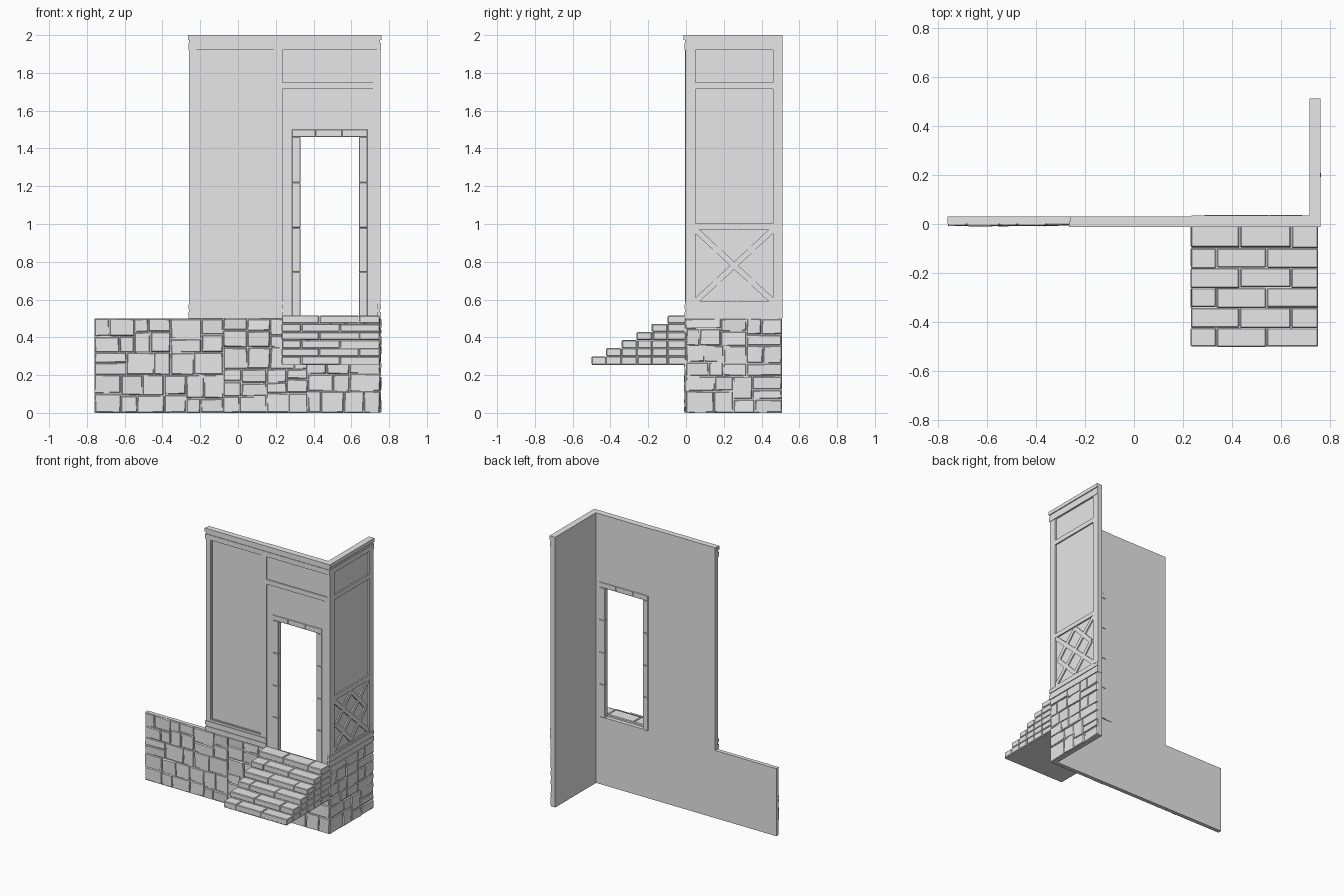
import bpy, bmesh, random
from mathutils import Vector

if "Cube" in bpy.data.objects:
    bpy.data.objects.remove(bpy.data.objects["Cube"])

random.seed(7)
grey = bpy.data.materials.new("plain_grey")
grey.diffuse_color = (0.8, 0.8, 0.8, 1)
grey.use_nodes = True
grey.node_tree.nodes["Principled BSDF"].inputs["Base Color"].default_value = grey.diffuse_color


def finish(name, bm):
    bmesh.ops.recalc_face_normals(bm, faces=bm.faces)
    me = bpy.data.meshes.new(name)
    bm.to_mesh(me)
    bm.free()
    me.materials.append(grey)
    ob = bpy.data.objects.new(name, me)
    bpy.context.collection.objects.link(ob)
    return ob


def prism(bm, bottom, top):
    """Closed solid between two matching four-point loops."""
    a = [bm.verts.new(p) for p in bottom]
    b = [bm.verts.new(p) for p in top]
    bm.faces.new(a)
    bm.faces.new(b)
    for i in range(4):
        j = (i + 1) % 4
        bm.faces.new((a[i], a[j], b[j], b[i]))


def boxes(name, items, bevel=0):
    bm = bmesh.new()
    for x0, x1, y0, y1, z0, z1 in items:
        loop = [(x0, y0), (x1, y0), (x1, y1), (x0, y1)]
        prism(bm, [(x, y, z0) for x, y in loop], [(x, y, z1) for x, y in loop])
    if bevel:
        bmesh.ops.bevel(bm, geom=bm.edges[:], offset=bevel, segments=1, affect='EDGES')
    return finish(name, bm)


# Irregular masonry: split a rectangle recursively into stones
def split(u0, u1, v0, v1):
    w, h = u1 - u0, v1 - v0
    if w < 0.17 and h < 0.12 or (w * h < 0.013 and w < 0.2 and h < 0.2):
        return [(u0, u1, v0, v1)]
    t = random.uniform(0.36, 0.64)
    if w > h * 1.5:
        m = u0 + w * t
        return split(u0, m, v0, v1) + split(m, u1, v0, v1)
    m = v0 + h * t
    return split(u0, u1, v0, m) + split(u0, u1, m, v1)


def stones(name, u0, u1, v0, v1, place):
    bm = bmesh.new()
    for a, b, c, d in split(u0, u1, v0, v1):
        g, e = 0.0015, 0.006
        base = [(a + g, c + g), (b - g, c + g), (b - g, d - g), (a + g, d - g)]
        face = [(a + e, c + e), (b - e, c + e), (b - e, d - e), (a + e, d - e)]
        h = random.uniform(0.005, 0.008)
        tu, tv = random.uniform(-.002, .002), random.uniform(-.002, .002)
        lift = [h - tu - tv, h + tu - tv, h + tu + tv, h - tu + tv]
        j = lambda: random.uniform(-0.003, 0.003)
        prism(bm, [place(u, v, -0.004) for u, v in base],
              [place(u + j(), v + j(), k) for (u, v), k in zip(face, lift)])
    return finish(name, bm)


# Stone plinth
boxes("plinth_core", [(-0.76, 0.75, 0.001, 0.03, 0, 0.5),
                      (0.715, 0.75, 0.03, 0.508, 0, 0.5)])
stones("front_stones", -0.76, 0.753, 0, 0.5, lambda u, v, w: (u, -w, v))
stones("side_stones", 0, 0.508, 0, 0.5, lambda u, v, w: (0.75 + w, u, v))

# Left wall panel with raised border
boxes("left_wall", [(-0.26, 0.235, 0.006, 0.03, 0.5, 2)])
boxes("left_wall_border", [(-0.26, -0.22, -0.005, 0.01, 0.59, 1.92),
                           (0.19, 0.235, -0.005, 0.01, 0.59, 1.92)])
boxes("left_panel_lip", [(-0.22, -0.213, 0.001, 0.01, 0.597, 1.92),
                         (0.183, 0.19, 0.001, 0.01, 0.597, 1.92),
                         (-0.22, 0.19, 0.001, 0.01, 0.585, 0.597)])

# Door wall
boxes("door_wall", [(0.235, 0.285, 0.003, 0.034, 0.5, 2),
                    (0.685, 0.75, 0.003, 0.034, 0.5, 2),
                    (0.285, 0.685, 0.003, 0.034, 1.5, 2)])
boxes("door_wall_rail", [(0.235, 0.74, -0.005, 0.01, 1.715, 1.75)])

# Stone door surround
levels = [0.5, 0.745, 0.98, 1.22, 1.46]
surround = [(x, x + 0.045, 0, 0.037, z0, z1)
            for x in (0.285, 0.64) for z0, z1 in zip(levels, levels[1:])]
cuts = [0.285, 0.41, 0.55, 0.685]
surround += [(a, b, 0, 0.037, 1.46, 1.5) for a, b in zip(cuts, cuts[1:])]
boxes("door_surround", surround, 0.003)

# Side wall with raised frame and rails
boxes("side_wall", [(0.715, 0.743, 0.0, 0.51, 0.5, 2)])
boxes("side_frame", [(0.735, 0.754, -0.002, 0.05, 0.58, 1.93),
                     (0.735, 0.754, 0.46, 0.51, 0.58, 1.93),
                     (0.735, 0.753, 0.05, 0.46, 1.715, 1.75),
                     (0.735, 0.753, 0.05, 0.46, 0.97, 1.003)])

# Mouldings: height range and projection
cornice = [(1.973, 2.0, 0.012), (1.957, 1.973, 0.005), (1.92, 1.957, 0.009)]
skirting = [(0.575, 0.59, 0.004), (0.55, 0.575, 0.009),
            (0.535, 0.55, 0.004), (0.5, 0.535, 0.009)]
boxes("front_cornice", [(-0.258 - p / 2, 0.748 + p, -p, 0.01, a, b) for a, b, p in cornice])
boxes("side_cornice", [(0.735, 0.748 + p, 0.01, 0.51, a, b) for a, b, p in cornice])
boxes("front_skirting", [(-0.258 - p / 2, 0.235, -p, 0.01, a, b) for a, b, p in skirting])
boxes("side_skirting", [(0.735, 0.748 + p, -p, 0.51, a, b) for a, b, p in skirting])

# Crossed lattice in the lower side panel
bm = bmesh.new()
y0, y1, z0, z1 = 0.05, 0.46, 0.59, 0.97
ym, zm = (y0 + y1) / 2, (z0 + z1) / 2
tips = [(ym, z1 - 0.01), (y1 - 0.03, zm), (ym, z0 + 0.01), (y0 + 0.03, zm)]
bars = [((y0, z0), (y1, z1)), ((y0, z1), (y1, z0))]
bars += [(tips[i], tips[(i + 1) % 4]) for i in range(4)]
for i, (a, b) in enumerate(bars):
    a, b = Vector(a), Vector(b)
    d = (b - a).normalized() * 0.015
    n = Vector((-d.y, d.x))
    loop = [a + n, b + n, b - n, a - n]
    depth = 0.751 if i < 2 else 0.7505
    prism(bm, [(0.735, *p) for p in loop], [(depth, *p) for p in loop])
finish("side_lattice", bm)

# Brick steps, six courses stacked up to the doorway
bricks, core = [], [(0.235, 0.745, -0.498, 0, 0.253, 0.26)]
rise, going = 0.0435, 0.081
for s in range(6):
    z = 0.255 + rise * s
    front = -0.503 + going * s
    core.append((0.236, 0.744, front + 0.006, 0.0, z, z + rise - 0.005))
    for row in range(6 - s):
        ya = front + going * row
        yb = 0.0 if row == 5 - s else ya + going
        joints = [0.23, 0.43, 0.64, 0.752] if (s + row) % 2 else [0.23, 0.335, 0.54, 0.752]
        for a, b in zip(joints, joints[1:]):
            j = lambda: random.uniform(-0.004, 0.004)
            bricks.append((a + 0.002 + j() / 2, b - 0.002, ya + 0.001 + j(), yb - 0.001,
                           z + 0.001, z + rise - 0.001 + j() / 3))
boxes("step_core", core)
boxes("step_bricks", bricks, 0.004)
